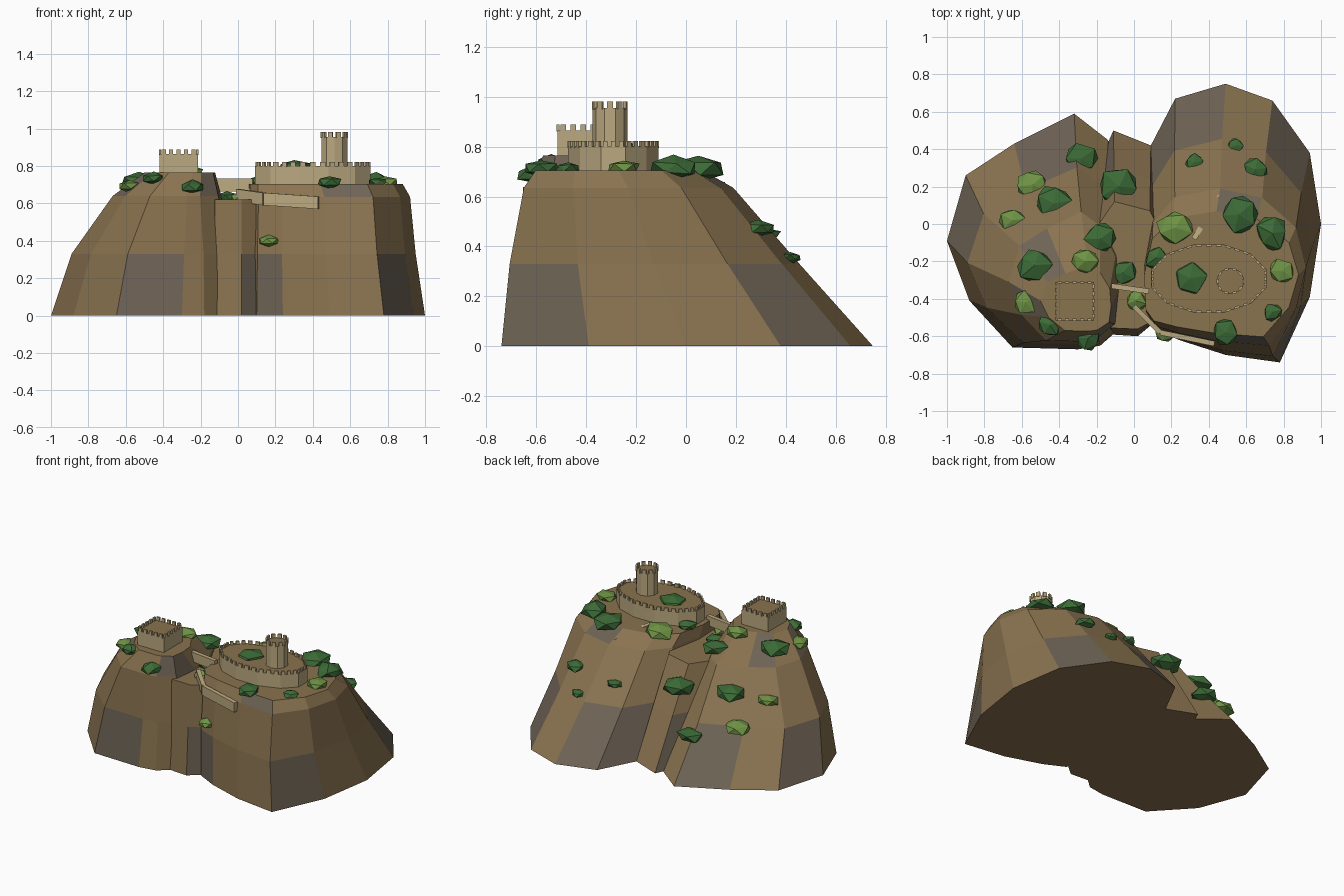
import bpy, bmesh, math, random
from mathutils import Vector
from mathutils.bvhtree import BVHTree

if "Cube" in bpy.data.objects:
    bpy.data.objects.remove(bpy.data.objects["Cube"])

random.seed(4)


def mat(name, hexcol):
    m = bpy.data.materials.new(name)
    rgb = [int(hexcol[i:i + 2], 16) / 255 for i in (0, 2, 4)]
    m.diffuse_color = [c / 12.92 if c < .04 else ((c + .055) / 1.055) ** 2.4 for c in rgb] + [1]
    m.use_nodes = True
    m.node_tree.nodes["Principled BSDF"].inputs["Base Color"].default_value = m.diffuse_color
    return m


BROWN = mat("brown rock", "8A7350")
GREY = mat("grey rock", "6E6355")
STONE = mat("wall stone", "BBA980")
DARK = mat("dark foliage", "3C6B37")
LIGHT = mat("light foliage", "6F9445")


def finish(bm, name, mats):
    bmesh.ops.recalc_face_normals(bm, faces=bm.faces)
    me = bpy.data.meshes.new(name)
    bm.to_mesh(me)
    bm.free()
    for m in mats:
        me.materials.append(m)
    ob = bpy.data.objects.new(name, me)
    bpy.context.collection.objects.link(ob)
    return ob


# Hills: one base outline, scaled and shifted per level (z, ax, bx, ay, by)
def hill(name, base, levels, grey):
    bm = bmesh.new()
    rings = [[bm.verts.new((x * ax + bx, y * ay + by, z)) for x, y in base]
             for z, ax, bx, ay, by in levels]
    n = len(base)
    for k in range(len(rings) - 1):
        for i in range(n):
            j = (i + 1) % n
            f = bm.faces.new((rings[k][i], rings[k][j], rings[k + 1][j], rings[k + 1][i]))
            f.material_index = int((k, i) in grey)
    bm.faces.new(rings[0][::-1])
    bm.faces.new(rings[-1])
    bmesh.ops.recalc_face_normals(bm, faces=bm.faces)
    tree = BVHTree.FromBMesh(bm)
    finish(bm, name, [BROWN, GREY])
    return tree


left_base = [(-1, -.09), (-.88, -.41), (-.65, -.66), (-.30, -.67), (-.18, -.65), (-.01, -.5),
             (.02, -.2), (0, .15), (-.14, .45), (-.32, .59), (-.64, .43), (-.9, .26)]
right_base = [(.05, -.42), (.10, -.55), (.24, -.62), (.49, -.70), (.78, -.74), (.94, -.39),
              (1, 0), (.94, .38), (.74, .66), (.49, .75), (.22, .67), (.09, .42), (.04, 0)]
saddle_base = [(-.2, -.5), (-.13, -.59), (.02, -.6), (.14, -.5), (.16, .2), (.09, .42),
               (-.11, .5), (-.2, .3)]
trees = [
    hill("left_hill", left_base,
         [(0, 1, 0, 1, 0), (.33, .86, -.03, .75, -.14),
          (.64, .57, -.1, .55, -.26), (.765, .37, -.13, .28, -.385)],
         {(0, 2), (0, 9), (0, 11), (2, 0), (2, 4), (2, 5), (2, 10), (1, 5)}),
    hill("right_hill", right_base,
         [(0, 1, 0, 1, 0), (.33, .94, .01, .78, -.13),
          (.635, .9, .02, .564, -.233), (.705, .86, .02, .45, -.27)],
         {(0, 1), (0, 4), (0, 7), (0, 9), (2, 8), (2, 3), (0, 10)}),
    hill("saddle", saddle_base,
         [(0, 1, 0, 1, 0), (.33, .97, 0, .8, -.1), (.62, .95, 0, .62, -.19)],
         {(0, 6), (0, 2)}),
]


def box(bm, p, q, thick, z0, z1):
    """Upright slab from p to q; z0/z1 are heights above the ends' own z."""
    p, q = Vector(p), Vector(q)
    side = Vector((p.y - q.y, q.x - p.x, 0)).normalized() * thick / 2
    vs = [bm.verts.new(e + s + Vector((0, 0, z)))
          for z in (z0, z1) for e, s in ((p, -side), (q, -side), (q, side), (p, side))]
    for f in ((0, 1, 2, 3), (4, 5, 6, 7), (0, 1, 5, 4), (1, 2, 6, 5), (2, 3, 7, 6), (3, 0, 4, 7)):
        bm.faces.new([vs[i] for i in f])


# Castle parts: prism with rock-coloured roof and a crown of thin merlons
def battlement(name, pts, z0, z1, merlons, height):
    bm = bmesh.new()
    n = len(pts)
    lo = [bm.verts.new((x, y, z0)) for x, y in pts]
    hi = [bm.verts.new((x, y, z1)) for x, y in pts]
    for i in range(n):
        j = (i + 1) % n
        bm.faces.new((lo[i], lo[j], hi[j], hi[i]))
    bm.faces.new(hi).material_index = 1
    mid = Vector((sum(p[0] for p in pts) / n, sum(p[1] for p in pts) / n, z1))
    for i in range(n):
        a, b = (mid.lerp(Vector((*pts[k % n], z1)), .975) for k in (i, i + 1))
        for m in range(merlons):
            box(bm, a.lerp(b, (m + .22) / merlons), a.lerp(b, (m + .78) / merlons),
                .012, -.005, height)
    return finish(bm, name, [STONE, BROWN])


def oval(cx, cy, rx, ry, n):
    return [(cx + rx * math.cos(math.tau * (i + .5) / n),
             cy + ry * math.sin(math.tau * (i + .5) / n)) for i in range(n)]


battlement("oval_keep", oval(.4, -.292, .32, .188, 12), .68, .80, 3, .022)
battlement("round_tower", oval(.515, -.305, .073, .07, 10), .78, .955, 1, .027)
battlement("square_keep", [(-.42, -.515), (-.215, -.515), (-.215, -.31), (-.42, -.31)],
           .74, .865, 5, .024)

# Curtain walls
walls = {
    "bridge_wall": [(-.13, -.33, .70), (.08, -.36, .70)],
    "front_wall": [(0, -.44, .645), (.14, -.58, .625), (.43, -.64, .605)],
    "back_wall": [(.32, -.08, .69), (.46, .15, .625)],
}
for name, path in walls.items():
    bm = bmesh.new()
    for p, q in zip(path, path[1:]):
        box(bm, p, q, .028, -.035, .032)
    finish(bm, name, [STONE])


# Bushes: flattened, jittered icosahedra resting on the ground
def bush(x, y, r, m, z=None):
    if z is None:
        hits = [t.ray_cast(Vector((x, y, 2)), Vector((0, 0, -1)))[0] for t in trees]
        z = max((h.z for h in hits if h), default=.3) + .01
    bm = bmesh.new()
    bmesh.ops.create_icosphere(bm, subdivisions=1, radius=r)
    spin = random.random() * 6
    for v in bm.verts:
        c = v.co * random.uniform(.85, 1.2)
        v.co = (x + c.x * math.cos(spin) - c.y * math.sin(spin),
                y + c.x * math.sin(spin) + c.y * math.cos(spin), z + c.z * .5)
    finish(bm, "bush", [m])


dark = [(-.43, .11, .1), (-.28, .35, .085), (-.08, .2, .11), (-.53, -.22, .1), (-.45, -.54, .065),
        (-.245, -.61, .07), (-.18, -.08, .085), (-.06, -.26, .07), (.12, -.18, .065),
        (.54, .42, .045), (.65, .29, .065), (.56, .05, .1), (.74, -.05, .09),
        (.74, -.47, .05), (.49, -.58, .07), (.32, .33, .05)]
light = [(-.54, .21, .09), (-.65, .02, .07), (-.58, -.42, .07), (-.26, -.2, .07),
         (.01, -.41, .06), (.22, -.02, .1), (.79, -.25, .065)]
for b in dark:
    bush(*b, DARK)
for b in light:
    bush(*b, LIGHT)
bush(.3, -.29, .09, DARK, .79)      # courtyard
bush(.165, -.58, .06, LIGHT, .40)   # cliff
